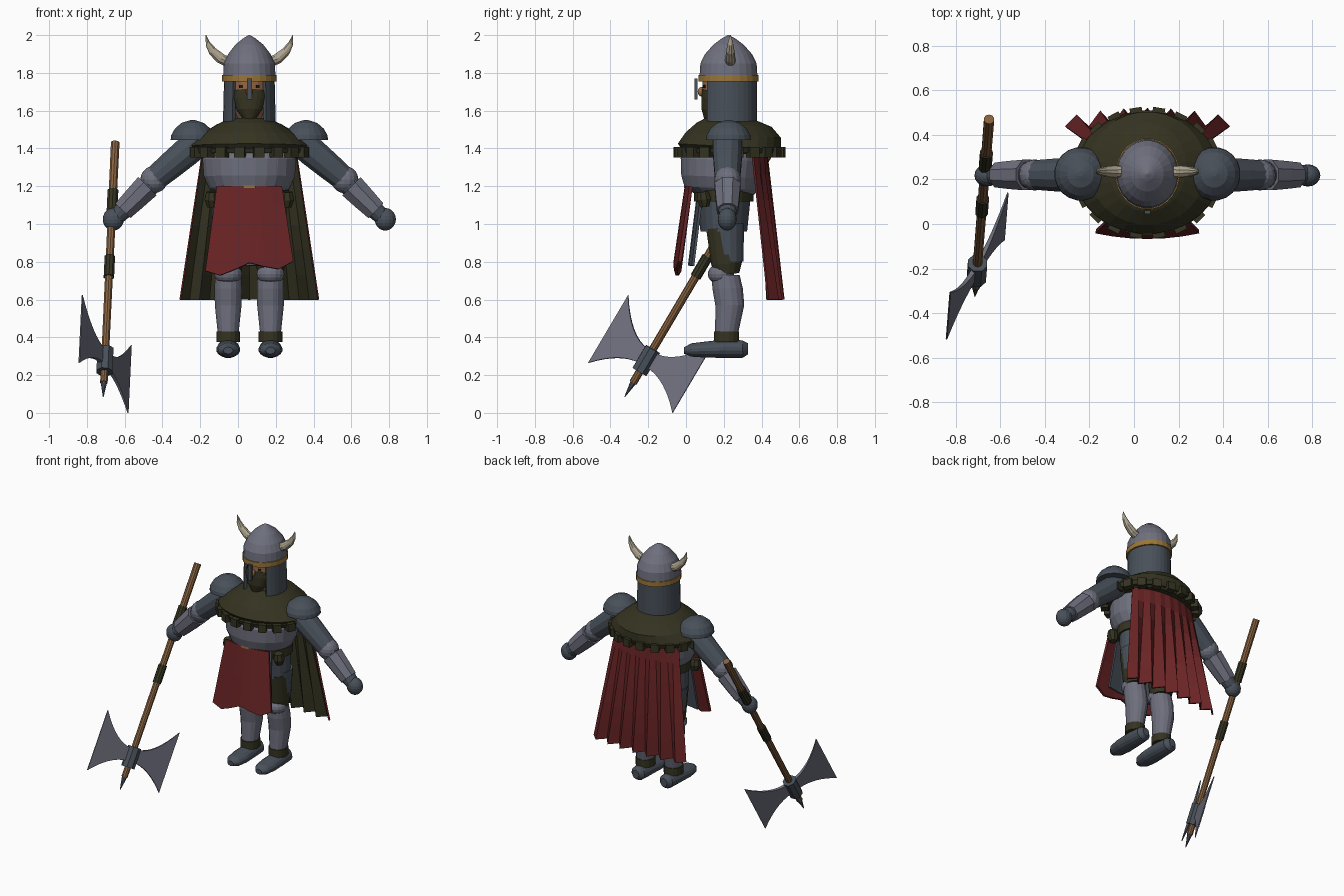
import bpy, bmesh, math
from mathutils import Vector, Matrix

cube = bpy.data.objects.get("Cube")
if cube:
    bpy.data.objects.remove(cube, do_unlink=True)

CX = 0.06  # middle of the body
made = []


def material(name, r, g, b):
    m = bpy.data.materials.new(name)
    m.use_nodes = True
    m.diffuse_color = (r, g, b, 1)
    m.node_tree.nodes["Principled BSDF"].inputs["Base Color"].default_value = (r, g, b, 1)
    return m


STEEL = material("light steel", .155, .16, .205)
MAIL = material("dark steel", .065, .08, .1)
FUR = material("dark olive fur", .035, .033, .015)
RED = material("dark red cloth", .14, .017, .018)
GOLD = material("gold", .32, .18, .04)
WOOD = material("wood", .24, .12, .05)
HORN = material("horn", .42, .37, .27)
SKIN = material("skin", .32, .14, .06)
BLACK = material("black", .01, .01, .01)


def finish(name, bm, *mats):
    me = bpy.data.meshes.new(name)
    bm.to_mesh(me)
    bm.free()
    for m in mats:
        me.materials.append(m)
    ob = bpy.data.objects.new(name, me)
    bpy.context.collection.objects.link(ob)
    made.append(ob)
    return ob


def loft(name, mat, sections, sides=16):
    """Skin elliptical sections (x, y, z, ra, rb) set square to the overall axis."""
    bm = bmesh.new()
    w = (Vector(sections[-1][:3]) - Vector(sections[0][:3])).normalized()
    ref = Vector((0, 0, 1)) if abs(w.y) > .9 else Vector((0, 1, 0))
    a = w.cross(ref).normalized()
    b = w.cross(a)
    rings = []
    for x, y, z, ra, rb in sections:
        turn = [math.tau * (i + .5) / sides for i in range(sides)]
        rings.append([bm.verts.new(Vector((x, y, z)) + a * ra * math.cos(t) + b * rb * math.sin(t))
                      for t in turn])
    for r0, r1 in zip(rings, rings[1:]):
        for i in range(sides):
            j = (i + 1) % sides
            bm.faces.new((r0[i], r0[j], r1[j], r1[i]))
    bm.faces.new(rings[0])
    bm.faces.new(rings[-1])
    bmesh.ops.recalc_face_normals(bm, faces=bm.faces)
    return finish(name, bm, mat)


def stack(name, mat, rows, sides=20, x=CX):
    """Upright loft from rows (z, y, rx, ry)."""
    return loft(name, mat, [(x, y, z, rx, ry) for z, y, rx, ry in rows], sides)


def rod(name, mat, p, q, radii, sides=12):
    """Round limb from p to q with evenly spaced radii."""
    p, q = Vector(p), Vector(q)
    n = len(radii) - 1
    return loft(name, mat, [(*p.lerp(q, i / n), r, r) for i, r in enumerate(radii)], sides)


def ball(name, mat, c, r):
    bm = bmesh.new()
    bmesh.ops.create_uvsphere(bm, u_segments=16, v_segments=10, radius=1,
                              matrix=Matrix.Translation(c) @ Matrix.Diagonal((*r, 1)))
    return finish(name, bm, mat)


def boxes(name, mat, items):
    """Boxes given as (centre, size, turn about z), in one object."""
    bm = bmesh.new()
    for c, s, turn in items:
        bmesh.ops.create_cube(bm, size=1, matrix=Matrix.Translation(c)
                              @ Matrix.Rotation(turn, 4, "Z") @ Matrix.Diagonal((*s, 1)))
    return finish(name, bm, mat)


def sheet(name, mats, fn, cols, rows, thick):
    """Cloth from fn(s, t), s in -1..1 across and t in 0..1 downwards."""
    bm = bmesh.new()
    g = [[bm.verts.new(fn(2 * j / cols - 1, i / rows)) for j in range(cols + 1)]
         for i in range(rows + 1)]
    for i in range(rows):
        for j in range(cols):
            bm.faces.new((g[i][j], g[i][j + 1], g[i + 1][j + 1], g[i + 1][j]))
    ob = finish(name, bm, *mats)
    mod = ob.modifiers.new("Thickness", "SOLIDIFY")
    mod.thickness = thick
    mod.offset = -1
    mod.material_offset = len(mats) - 1
    return ob


# Helmet, head and beard
stack("helmet_dome", STEEL, [(1.78, .225, .14, .155), (1.85, .225, .136, .15), (1.9, .225, .113, .125),
                             (1.95, .225, .074, .08), (1.985, .225, .03, .032), (2, .225, .003, .003)], 24)
stack("helmet_band", GOLD, [(1.755, .225, .145, .16), (1.79, .225, .145, .16)], 24)
boxes("nose_guard", MAIL, [((CX, .053, 1.715), (.026, .016, .11), 0)])
stack("head", SKIN, [(1.55, .2, .06, .07), (1.65, .2, .1, .115), (1.76, .2, .1, .115)])
ball("nose", SKIN, (CX, .082, 1.7), (.018, .02, .025))
boxes("eyes", BLACK, [((CX + k * .045, .096, 1.727), (.018, .009, .016), k * .4) for k in (-1, 1)])
stack("beard", FUR, [(1.535, .12, .015, .02), (1.6, .13, .066, .05), (1.66, .145, .09, .065),
                     (1.7, .155, .094, .072)])


def coif(s, t):
    a = math.radians(180 + 140 * s)
    return (CX + math.sin(a) * -(.134 + .006 * t), .225 - math.cos(a) * .15, 1.77 - .24 * t)


sheet("mail_coif", [MAIL], coif, 24, 1, .02)

# Fur mantle with a rim of tabs
stack("fur_mantle", FUR, [(1.375, .23, .29, .25), (1.41, .23, .325, .275), (1.47, .25, .265, .255),
                          (1.525, .255, .175, .2), (1.555, .24, .11, .135)], 28)
tabs = []
for i in range(20):
    a = math.tau * (i + .5) / 20
    tabs.append(((CX + .315 * math.cos(a), .23 + .27 * math.sin(a), 1.38), (.05, .055, .055), a))
boxes("mantle_tabs", FUR, tabs)
stack("mantle_rim", FUR, [(1.375, .23, .315, .27), (1.4, .23, .325, .28)], 28)

# Trunk
stack("breastplate", STEEL, [(1.15, .2, .18, .15), (1.19, .19, .215, .2), (1.25, .185, .243, .212),
                             (1.34, .19, .25, .22), (1.41, .21, .23, .2)], 24)
stack("belt", FUR, [(1.12, .2, .212, .16), (1.18, .2, .212, .16)], 24)
boxes("belt_buckle", GOLD, [((CX, .0, 1.205), (.06, .02, .03), 0)])
stack("mail_skirt", MAIL, [(.96, .2, .2, .125), (1.15, .2, .2, .145)], 20)


# Cloth panels
def tabard(s, t):
    drop = 1.2 - .43 * t - .025 * s * t + .025 * t * math.cos(s * 5)
    return (CX - s * (.173 + .06 * t), .005 * (1 - t) - .055 * t - .012 + .025 * s * s, drop)


def mail_flap(s, t):
    return (CX - s * (.15 + .035 * t), .06 - .05 * t + .02 * s * s, 1.18 - .4 * t)


def cape(s, t):
    fold = .032 * t * (1 if round((s + 1) * 7) % 2 else -1)
    y = .43 + .06 * t - .075 * s * s * (1 - .45 * t) + (fold if abs(s) < .99 else -.01 * t)
    return (CX + s * (.25 + .12 * t), y, 1.39 - .79 * t)


sheet("front_tabard", [RED], tabard, 6, 4, .018)
sheet("mail_flap", [MAIL], mail_flap, 4, 2, .014)
sheet("cape", [RED, FUR], cape, 14, 6, .012)

# Paired parts
for k, side in ((-1, "right"), (1, "left")):
    def at(dx, y, z):
        return (CX + k * dx, y, z)

    # Horn curving outwards and up
    loft(side + "_horn", HORN, [(*at(.09, .235, 1.85), .034, .03), (*at(.15, .235, 1.875), .03, .027),
                                (*at(.195, .235, 1.915), .024, .022), (*at(.22, .235, 1.955), .015, .015),
                                (*at(.23, .235, 2.0), .002, .002)], 10)
    # Arm
    stack(side + "_pauldron", MAIL, [(1.445, .225, .118, .12), (1.47, .225, .115, .117), (1.505, .225, .095, .098),
                                     (1.535, .225, .06, .062), (1.55, .225, .012, .012)], x=CX + k * .3)
    rod(side + "_upper_arm", MAIL, at(.25, .22, 1.45), at(.5, .22, 1.24), [.08, .08, .075, .068])
    ball(side + "_elbow", STEEL, at(.505, .22, 1.235), (.072, .07, .072))
    rod(side + "_forearm", MAIL, at(.5, .22, 1.235), at(.7, .22, 1.04), [.06, .058, .045])
    rod(side + "_bracer", STEEL, at(.54, .22, 1.2), at(.67, .22, 1.07), [.074, .068, .06], 8)
    ball(side + "_hand", MAIL, at(.72, .218, 1.025), (.056, .05, .06))
    rod(side + "_pouch", FUR, at(.2, .09, 1.17), at(.2, .1, 1.09), [.03, .04, .025], 8)
    # Leg
    x = CX + k * .112
    stack(side + "_thigh", MAIL, [(.8, .22, .078, .085), (1.0, .215, .095, .095)], 16, x)
    stack(side + "_trousers", FUR, [(.735, .215, .068, .068), (.79, .215, .08, .083), (.98, .195, .085, .09)], 16, x)
    ball(side + "_knee", STEEL, (x, .185, .735), (.074, .07, .055))
    stack(side + "_greave", STEEL, [(.42, .215, .056, .062), (.57, .232, .072, .078),
                                    (.66, .22, .074, .082), (.73, .21, .07, .075)], 16, x)
    stack(side + "_ankle_cuff", FUR, [(.375, .215, .064, .068), (.43, .215, .064, .068)], 16, x)
    loft(side + "_foot", MAIL, [(x, .328, .34, .025, .03), (x, .3, .338, .052, .047), (x, .21, .34, .06, .05),
                                (x, .1, .335, .064, .043), (x, .03, .333, .055, .036),
                                (x, -.01, .33, .025, .018)])

# Axe shaft, grips and spike
BUTT, END = Vector((-.65, .47, 1.43)), Vector((-.71, -.28, .16))


def shaft(name, mat, t0, t1, radii, sides=10):
    rod(name, mat, BUTT.lerp(END, t0), BUTT.lerp(END, t1), radii, sides)


shaft("axe_shaft", WOOD, 0, 1, [.024, .022, .021])
shaft("upper_grip", FUR, .2, .29, [.03, .03])
shaft("lower_grip", FUR, .475, .56, [.029, .029])
shaft("axe_socket", MAIL, .86, .955, [.046, .046], 8)
shaft("axe_spike", MAIL, .99, 1.06, [.02, .002], 8)

# Two flared blades, mirrored across the shaft
along = (END - BUTT).normalized()
across = Vector((.448, .771, -.457)).normalized()
flat = along.cross(across).normalized()
hub = Vector((-.705, -.207, .28))
for k, side in ((-1, "front"), (1, "back")):
    n = 8
    upper = [(.03 + .26 * i / n, -.055 - .19 * (i / n) ** 1.9) for i in range(n + 1)]
    lower = [(.03 + .26 * i / n, .035 + .137 * (i / n) ** 1.9) for i in range(n + 1)]
    bm = bmesh.new()
    rims = []
    for face in (-1, 1):
        rims.append([[bm.verts.new(hub + along * u + across * v * k + flat * face * (.012 - .03 * v))
                      for v, u in line] for line in (upper, lower)])
    (ua, la), (ub, lb) = rims
    for i in range(n):
        for p, q in ((ua, la), (ub, lb), (ua, ub), (la, lb)):
            bm.faces.new((p[i], p[i + 1], q[i + 1], q[i]))
    for i in (0, n):
        bm.faces.new((ua[i], la[i], lb[i], ub[i]))
    bmesh.ops.recalc_face_normals(bm, faces=bm.faces)
    finish(side + "_axe_blade", bm, STEEL)

# Smooth the round parts and keep sharp edges
for ob in bpy.context.view_layer.objects:
    ob.select_set(ob in made)
bpy.context.view_layer.objects.active = made[0]
bpy.ops.object.shade_smooth_by_angle(angle=math.radians(35))
